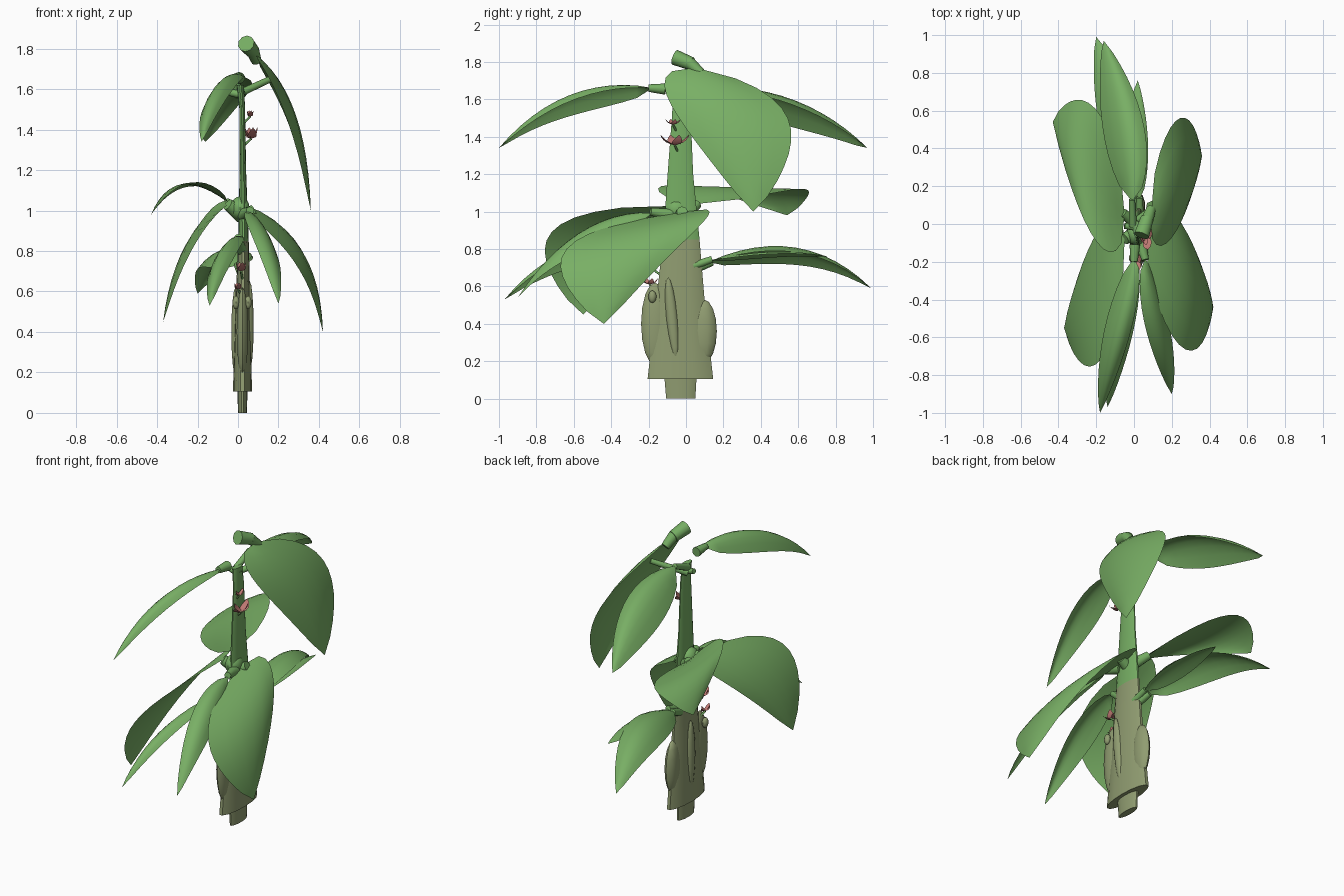
import bpy, bmesh, math
from mathutils import Vector as V, Matrix

if "Cube" in bpy.data.objects:
    bpy.data.objects.remove(bpy.data.objects["Cube"])


def material(name, rgb):
    m = bpy.data.materials.new(name)
    m.diffuse_color = (*rgb, 1)
    m.use_nodes = True
    m.node_tree.nodes["Principled BSDF"].inputs["Base Color"].default_value = m.diffuse_color
    return m


LEAF = material("leaf green", (0.19, 0.43, 0.13))
STEM = material("stem green", (0.18, 0.42, 0.125))
BARK = material("olive bark", (0.28, 0.335, 0.165))
PINK = material("flower pink", (0.50, 0.185, 0.165))


def finish(name, bm, mats, smooth=True):
    me = bpy.data.meshes.new(name)
    bm.to_mesh(me)
    bm.free()
    for m in mats:
        me.materials.append(m)
    for p in me.polygons:
        p.use_smooth = smooth
    ob = bpy.data.objects.new(name, me)
    bpy.context.collection.objects.link(ob)
    if smooth:
        bpy.context.view_layer.objects.active = ob
        ob.select_set(True)
        bpy.ops.object.shade_smooth_by_angle(angle=math.radians(40))
        ob.select_set(False)
    return ob


def leaf(name, base, mid, tip, left, right, mat=LEAF, n=12, half=3):
    """Blade along a curved midrib; left and right are its widest edge points."""
    b, m, t, l, r = map(V, (base, mid, tip, left, right))
    ctrl = (m - b * 0.36 - t * 0.16) / 0.48
    bm = bmesh.new()
    rows = []
    for i in range(n + 1):
        s = i / n
        p = b * (1 - s) ** 2 + ctrl * 2 * s * (1 - s) + t * s * s
        f = max(0.0, math.sin(math.pi * s ** 0.75)) ** 0.8
        row = []
        for j in range(-half, half + 1):
            u = j / half
            # smooth parabola through left edge, midrib and right edge
            off = (r - l) * (u / 2) + ((l + r) / 2 - m) * (u * u)
            row.append(bm.verts.new(p + off * f))
        rows.append(row)
    for a, c in zip(rows, rows[1:]):
        for j in range(2 * half):
            bm.faces.new((a[j], a[j + 1], c[j + 1], c[j]))
    bmesh.ops.remove_doubles(bm, verts=bm.verts, dist=1e-5)
    return finish(name, bm, [mat])


def loft(name, rings, mats, sides=14, split=None):
    """Elliptical rings (x, y, z, rx, ry); faces above split use material 1."""
    bm = bmesh.new()
    loops = []
    for x, y, z, rx, ry in rings:
        loops.append([bm.verts.new((x + rx * math.cos(k * math.tau / sides),
                                    y + ry * math.sin(k * math.tau / sides), z))
                      for k in range(sides)])
    for a, b in zip(loops, loops[1:]):
        for k in range(sides):
            q = (k + 1) % sides
            bm.faces.new((a[k], a[q], b[q], b[k]))
    bm.faces.new(loops[0][::-1])
    bm.faces.new(loops[-1])
    if split:
        for f in bm.faces:
            f.material_index = int(f.calc_center_median().z > split)
    return finish(name, bm, mats)


def tube(name, a, b, r1, r2, mat=STEM):
    a, b = V(a), V(b)
    d = b - a
    bm = bmesh.new()
    mt = Matrix.Translation((a + b) / 2) @ d.to_track_quat('Z', 'Y').to_matrix().to_4x4()
    bmesh.ops.create_cone(bm, cap_ends=True, segments=10, radius1=r1, radius2=r2,
                          depth=d.length, matrix=mt)
    return finish(name, bm, [mat])


def ball(name, c, size, mat, tilt=0.0):
    bm = bmesh.new()
    bmesh.ops.create_uvsphere(bm, u_segments=10, v_segments=8, radius=1,
                              matrix=Matrix.Translation(c) @ Matrix.Rotation(tilt, 4, 'X')
                              @ Matrix.Diagonal((*size, 1)))
    return finish(name, bm, [mat])


# trunk: flattened taper, bark below and green stem above
loft("trunk", [(0.022, -0.03, 0.105, 0.047, 0.18), (0.024, -0.03, 0.5, 0.038, 0.135),
               (0.027, -0.025, 0.85, 0.026, 0.1), (0.024, -0.03, 1.2, 0.016, 0.07),
               (0.021, -0.025, 1.5, 0.014, 0.052), (0.012, -0.025, 1.62, 0.018, 0.045)],
     [BARK, STEM], split=0.85)
loft("root_stub", [(0.022, -0.028, 0.0, 0.022, 0.08), (0.022, -0.03, 0.14, 0.026, 0.09)], [BARK])

# bark husks on the four sides of the trunk
ball("husk_right", (0.058, -0.075, 0.43), (0.02, 0.03, 0.22), BARK, 0.1)
ball("husk_left", (-0.012, -0.03, 0.4), (0.022, 0.035, 0.22), BARK)
ball("husk_front", (0.022, -0.165, 0.4), (0.03, 0.075, 0.22), BARK)
ball("husk_back", (0.025, 0.095, 0.36), (0.035, 0.07, 0.17), BARK)

# leaf blades: base, midrib, tip, widest points on both edges
blades = {
    "top_right_leaf": ((.09, .05, 1.77), (.255, .22, 1.55), (.36, .36, 1.0), (.19, -.085, 1.58), (.215, .54, 1.51)),
    "top_front_leaf": ((0, -.18, 1.66), (-.085, -.55, 1.64), (-.18, -1, 1.34), (-.155, -.55, 1.53), (.0, -.5, 1.63)),
    "top_back_leaf": ((-.01, .12, 1.66), (-.05, .5, 1.61), (-.16, .97, 1.34), (-.165, .5, 1.47), (.06, .48, 1.6)),
    "middle_right_leaf": ((.05, 0, 1.0), (.28, -.26, .85), (.42, -.44, .4), (.21, .06, .91), (.23, -.63, .81)),
    "middle_left_leaf": ((-.05, -.08, 1.03), (-.23, -.33, .87), (-.37, -.55, .45), (-.18, -.02, .95), (-.17, -.71, .9)),
    "middle_back_leaf": ((-.05, .05, 1.04), (-.24, .25, 1.13), (-.43, .54, .98), (-.19, -.105, 1.14), (-.2, .605, 1.12)),
    "middle_front_leaf": ((.06, -.18, .99), (.125, -.5, .91), (.2, -.9, .54), (.05, -.5, .92), (.19, -.55, .79)),
    "low_front_leaf": ((0, -.18, .87), (-.07, -.55, .82), (-.14, -.97, .53), (-.13, -.55, .72), (.01, -.5, .82)),
    "low_back_leaf": ((0, .12, .73), (-.07, .5, .81), (-.2, .99, .59), (-.18, .5, .72), (.05, .5, .79)),
    "small_back_leaf": ((.03, .13, .74), (.03, .4, .78), (.02, .76, .76), (-.05, .4, .75), (.075, .4, .77)),
}
for name, pts in blades.items():
    leaf(name, *pts)

# leaf stalks: ends and end radii
stalks = [
    ((.04, -.06, 1.825), (.07, .03, 1.79), .042, .036),
    ((.07, .02, 1.795), (.09, .08, 1.74), .034, .026),
    ((0, -.2, 1.66), (.005, -.11, 1.655), .02, .03),
    ((-.01, .0, 1.57), (.16, .13, 1.65), .02, .016),
    ((-.005, -.01, 1.6), (-.01, .13, 1.66), .022, .016),
    ((-.05, -.01, 1.585), (.03, -.02, 1.57), .016, .022),
    ((.02, -.03, .97), (.08, -.02, 1.0), .035, .03),
    ((.03, -.08, .98), (.06, -.19, 1.0), .035, .02),
    ((.02, -.04, .98), (-.05, -.08, 1.03), .045, .03),
    ((.01, .0, .98), (-.06, .06, 1.04), .035, .025),
    ((.02, -.1, .8), (0, -.19, .87), .025, .018),
    ((.02, .04, .69), (.0, .14, .73), .025, .02),
    ((.03, .04, .71), (.03, .14, .745), .022, .018),
]
for i, s in enumerate(stalks):
    tube(f"leaf_stalk_{i + 1}", *s)
ball("stem_joint", (.01, -.05, 1.01), (.05, .065, .06), STEM)

# flowers: centre and petal reach, petals cupped upward around a short stalk
flowers = [((.065, -.06, 1.355), .08), ((.06, -.07, 1.465), .042),
           ((.015, -.19, .7), .065), ((.0, -.195, .61), .048)]
for i, (c, r) in enumerate(flowers):
    c = V(c)
    for k in range(4):
        a = k * math.pi / 2 + 0.3
        d = V((math.cos(a) * 0.4, math.sin(a), 0))
        s = V((-math.sin(a) * 0.3, math.cos(a) * 0.35, 0))
        m = c + d * r * 0.5 + V((0, 0, r * 0.2))
        leaf(f"petal_{i + 1}_{k + 1}", c, m, c + d * r + V((0, 0, r * 0.7)),
             m - s * r, m + s * r, PINK, 5, 1)
    tube(f"flower_stalk_{i + 1}", (.022, c.y * .7, c.z - .04), c, .006, .006)

# small buds under the lower flowers
for i, x in enumerate((-.01, .022, .05)):
    ball(f"bud_{i + 1}", (x, -.18, .545), (.018, .022, .033), BARK)
